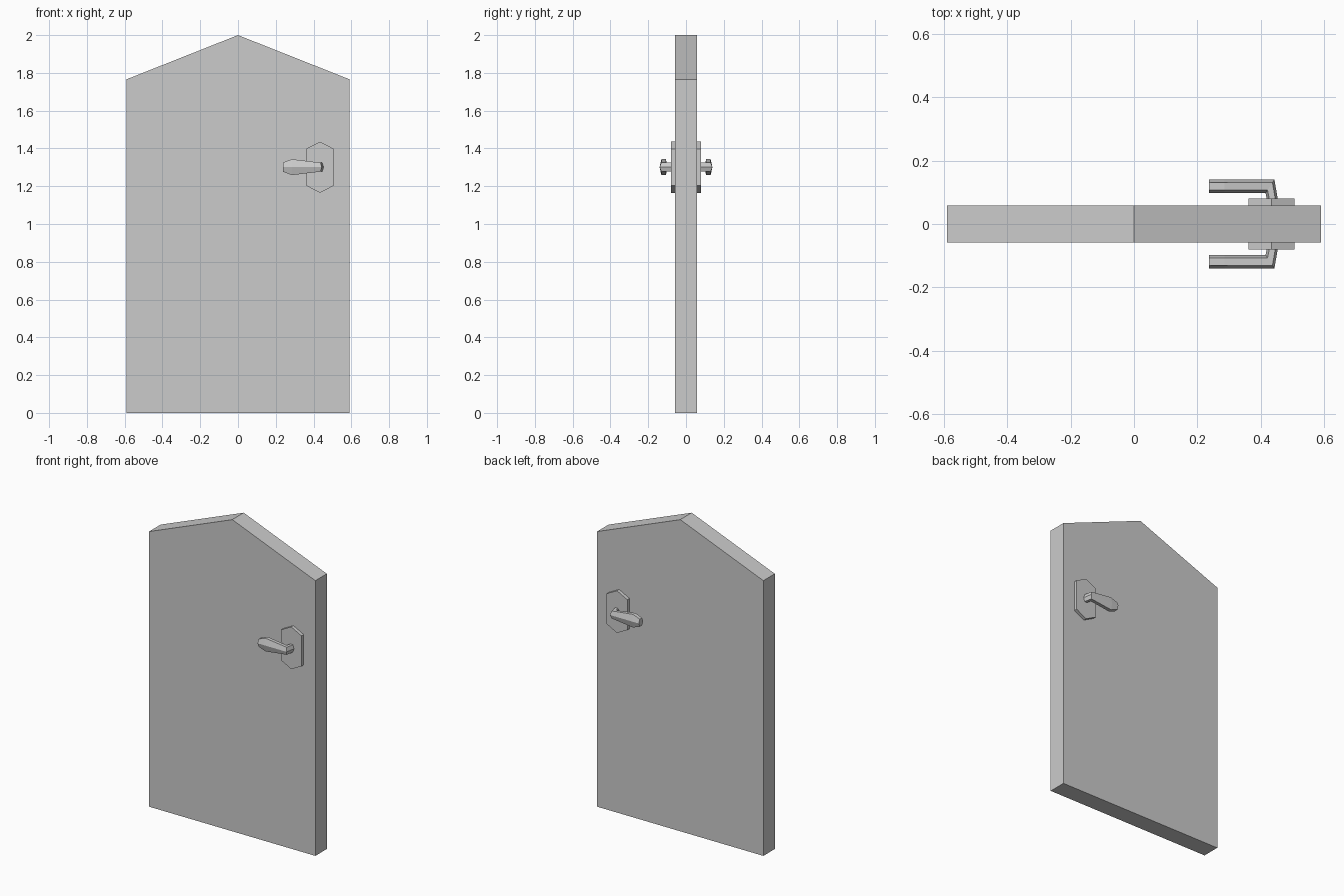
import bpy, bmesh
from mathutils import Vector

if "Cube" in bpy.data.objects:
    bpy.data.objects.remove(bpy.data.objects["Cube"])


def make_object(name, bm):
    bmesh.ops.recalc_face_normals(bm, faces=bm.faces)
    mesh = bpy.data.meshes.new(name)
    bm.to_mesh(mesh)
    bm.free()
    obj = bpy.data.objects.new(name, mesh)
    bpy.context.collection.objects.link(obj)
    return obj


def loft(name, rings):
    """Bridge equal-length rings of points and cap both ends."""
    bm = bmesh.new()
    loops = [[bm.verts.new(p) for p in ring] for ring in rings]
    n = len(loops[0])
    for a, b in zip(loops, loops[1:]):
        for i in range(n):
            j = (i + 1) % n
            bm.faces.new((a[i], a[j], b[j], b[i]))
    bm.faces.new(loops[0])
    bm.faces.new(loops[-1])
    return make_object(name, bm)


def slab(name, outline, y0, y1):
    return loft(name, [[(x, y, z) for x, z in outline] for y in (y0, y1)])


def lever_ring(inner, outer, h, z=1.301):
    """Hexagonal section spanning two plan points, with half height h."""
    a, b = Vector(inner), Vector(outer)
    mid, u = (a + b) / 2, (b - a) / 2
    section = [(1, 0), (.55, 1), (-.55, 1), (-1, 0), (-.55, -1), (.55, -1)]
    return [(mid.x + u.x * s, side * (mid.y + u.y * s), z + h * t)
            for s, t in section]


# Door panel with gabled top
slab("door_panel", [(-.59, 0), (.59, 0), (.59, 1.766), (0, 2), (-.59, 1.766)],
     -.058, .058)

# Handle set on both faces
for side, label in ((-1, "front"), (1, "back")):
    # Hexagonal backing plate
    plate = [(.434, 1.436), (.507, 1.398), (.507, 1.203),
             (.434, 1.165), (.361, 1.203), (.361, 1.398)]
    slab(label + "_handle_plate", plate, side * .05, side * .08)

    # Bent lever: neck, elbow, swollen grip, tip
    loft(label + "_handle_lever", [
        lever_ring((.421, .07), (.455, .07), .024),
        lever_ring((.415, .097), (.443, .14), .024),
        lever_ring((.285, .097), (.285, .14), .042),
        lever_ring((.237, .097), (.237, .14), .024),
    ])
